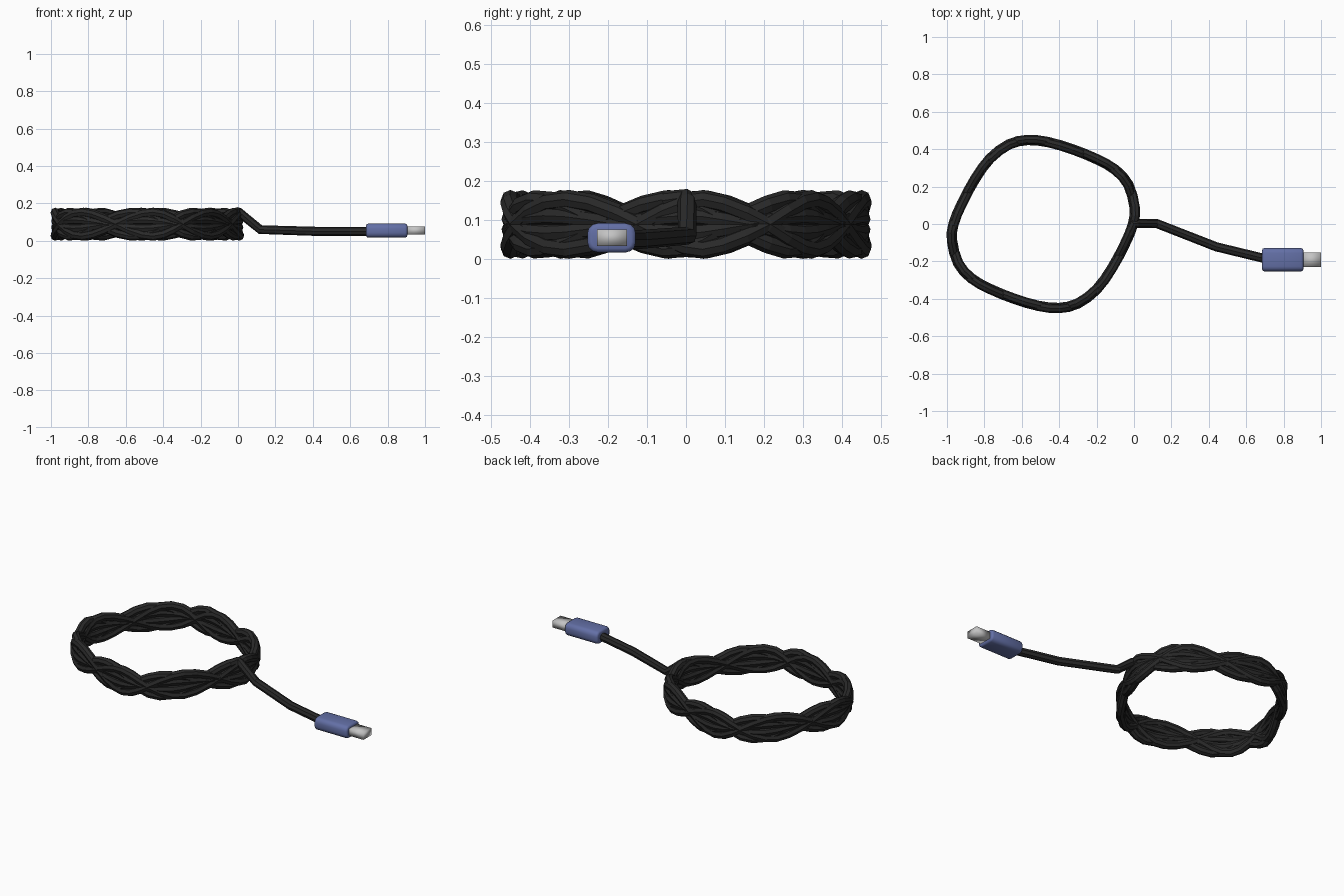
import bpy, bmesh, math
from mathutils import Vector

cube = bpy.data.objects.get("Cube")
if cube:
    bpy.data.objects.remove(cube, do_unlink=True)


def make_material(name, colour):
    mat = bpy.data.materials.new(name)
    mat.use_nodes = True
    mat.diffuse_color = (*colour, 1)
    shader = mat.node_tree.nodes["Principled BSDF"]
    shader.inputs["Base Color"].default_value = (*colour, 1)
    return mat


black = make_material("black rubber", (0.022, 0.022, 0.022))
blue = make_material("blue plastic", (0.125, 0.16, 0.38))
grey = make_material("grey metal", (0.55, 0.55, 0.55))

CABLE_RADIUS = 0.0245


def make_cable(name, points, cyclic=False):
    """Eight-sided flat-shaded tube along a polyline, turned into a mesh."""
    curve = bpy.data.curves.new(name, "CURVE")
    curve.dimensions = "3D"
    curve.twist_mode = "Z_UP"
    curve.bevel_depth = CABLE_RADIUS
    curve.bevel_resolution = 2
    curve.use_fill_caps = True
    spline = curve.splines.new("POLY")
    spline.points.add(len(points) - 1)
    for target, p in zip(spline.points, points):
        target.co = (*p, 1)
    spline.use_cyclic_u = cyclic
    spline.use_smooth = False
    obj = bpy.data.objects.new(name, curve)
    bpy.context.collection.objects.link(obj)
    bpy.ops.object.select_all(action="DESELECT")
    obj.select_set(True)
    bpy.context.view_layer.objects.active = obj
    bpy.ops.object.convert(target="MESH")
    obj = bpy.context.view_layer.objects.active
    obj.data.materials.clear()
    obj.data.materials.append(black)


def make_block(name, low, high, mat, smooth_angle, side_bevel=0, rim_bevel=0):
    """Box, optionally with rounded lengthwise edges and softened end rims."""
    low, high = Vector(low), Vector(high)
    size, centre = high - low, (low + high) / 2
    bm = bmesh.new()
    bmesh.ops.create_cube(bm, size=1)
    for v in bm.verts:
        v.co = Vector(a * b for a, b in zip(v.co, size))

    def is_long(e):
        return abs(e.verts[0].co.x - e.verts[1].co.x) > size.x / 2

    if side_bevel:
        bmesh.ops.bevel(bm, geom=[e for e in bm.edges if is_long(e)],
                        offset=side_bevel, segments=3, profile=0.5,
                        affect="EDGES")
    if rim_bevel:
        bmesh.ops.bevel(bm, geom=[e for e in bm.edges if not is_long(e)],
                        offset=rim_bevel, segments=2, profile=0.5,
                        affect="EDGES")
    mesh = bpy.data.meshes.new(name)
    bm.to_mesh(mesh)
    bm.free()
    mesh.materials.append(mat)
    obj = bpy.data.objects.new(name, mesh)
    obj.location = centre
    bpy.context.collection.objects.link(obj)
    bpy.ops.object.select_all(action="DESELECT")
    obj.select_set(True)
    bpy.context.view_layer.objects.active = obj
    bpy.ops.object.shade_smooth_by_angle(angle=math.radians(smooth_angle))


# Coil outline: half a loop, repeated by a half turn about the coil centre
COIL = Vector((-0.485, 0))
half = [Vector(p) for p in (
    (-0.005, 0), (0.003, 0.09), (-0.03, 0.21), (-0.1, 0.29),
    (-0.2, 0.347), (-0.33, 0.4), (-0.46, 0.438), (-0.57, 0.449),
    (-0.67, 0.425), (-0.77, 0.35), (-0.85, 0.24), (-0.92, 0.11))]
corners = half + [2 * COIL - p for p in half]

# Smooth the outline by adding one rounded midpoint per segment
outline = []
for i, p in enumerate(corners):
    following = corners[(i + 1) % len(corners)]
    beyond = corners[(i + 2) % len(corners)]
    outline += [p, (9 * (p + following) - corners[i - 1] - beyond) / 16]

# Wound strands: outer ones swing far, inner ones fill the middle of the band
MIDDLE, SWING, WAVE = 0.089, 0.064, 12
STRANDS = [(1, 0.9, 1.007), (1, -0.7, 0.993), (0.35, 0.1, 1)]

for group, label in enumerate(("rising", "falling")):
    for n, (swing, phase, spread) in enumerate(STRANDS, 1):
        points = []
        for i, p in enumerate(outline):
            x, y = COIL + (p - COIL) * spread
            turn = math.tau * (i - phase) / WAVE + math.pi * group
            points.append((x, y, MIDDLE + SWING * swing * math.cos(turn)))
        make_cable(f"{label}_strand_{n}", points, cyclic=True)

# Loose end leading from the top of the coil to the plug
make_cable("loose_cable", [(*outline[-1], 0.15), (-0.005, 0, 0.156),
                           (0.012, 0.003, 0.147), (0.12, 0.003, 0.06),
                           (0.44, -0.122, 0.05), (0.72, -0.19, 0.05)])

# Plug
make_block("plug_grip", (0.685, -0.253, 0.017), (0.905, -0.129, 0.092),
           blue, 60, side_bevel=0.026, rim_bevel=0.011)
make_block("plug_tip", (0.9, -0.229, 0.034), (1.0, -0.152, 0.076), grey, 180)
